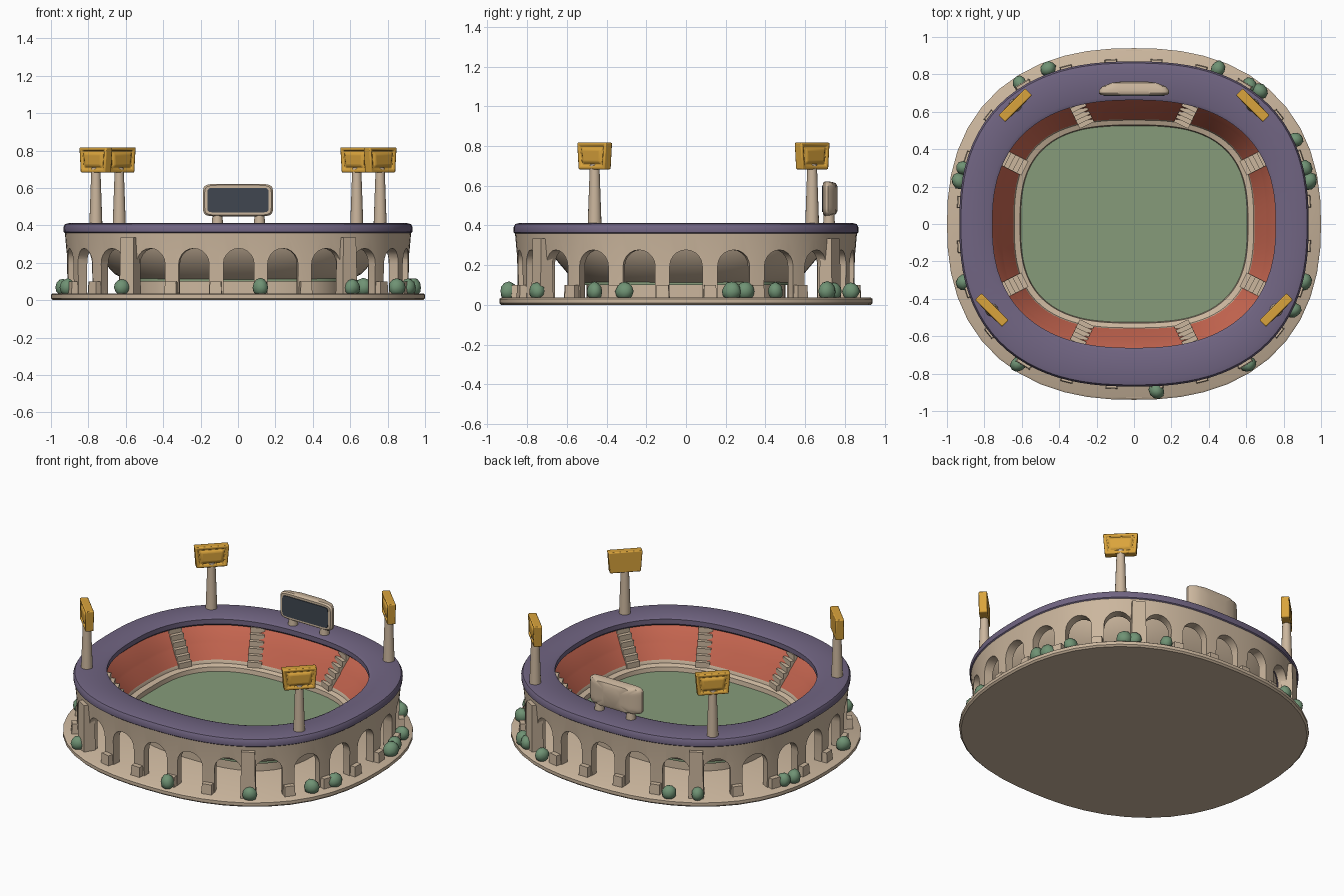
import bpy, bmesh, math, random
from mathutils import Matrix, Vector

if "Cube" in bpy.data.objects:
    bpy.data.objects.remove(bpy.data.objects["Cube"])
random.seed(4)


def material(name, r, g, b):
    m = bpy.data.materials.new(name)
    m.use_nodes = True
    m.diffuse_color = (r, g, b, 1)
    node = m.node_tree.nodes["Principled BSDF"]
    node.inputs["Base Color"].default_value = (r, g, b, 1)
    node.inputs["Roughness"].default_value = 0.8
    return m


STONE = material("sandy stone", 0.60, 0.47, 0.34)
ROOF = material("muted purple", 0.165, 0.13, 0.225)
SEATS = material("terracotta seats", 0.60, 0.14, 0.085)
GRASS = material("field green", 0.24, 0.33, 0.195)
LEAF = material("bush green", 0.16, 0.29, 0.175)
GOLD = material("lamp gold", 0.70, 0.37, 0.045)
SCREEN = material("screen slate", 0.05, 0.062, 0.08)


def finish(name, bm, mats, angle=35):
    bmesh.ops.recalc_face_normals(bm, faces=bm.faces)
    mesh = bpy.data.meshes.new(name)
    bm.to_mesh(mesh)
    bm.free()
    for m in mats:
        mesh.materials.append(m)
    mesh.shade_smooth()
    mesh.set_sharp_from_angle(angle=math.radians(angle))
    obj = bpy.data.objects.new(name, mesh)
    bpy.context.collection.objects.link(obj)
    return obj


def oval(a, b, n, t):
    """Point of a squared-off oval in the direction t."""
    c, s = math.cos(t), math.sin(t)
    r = (abs(c / a) ** n + abs(s / b) ** n) ** (-1 / n)
    return Vector((r * c, r * s, 0))


def loft(name, rows, n, mats, bands=(), ring=False, segs=96, turn=None):
    """Skin ovals (half width, half depth, height); ring joins last to first."""
    bm = bmesh.new()
    loops = [[bm.verts.new(oval(a, b, n, 2 * math.pi * i / segs) + Vector((0, 0, z)))
              for i in range(segs)] for a, b, z in rows]
    pairs = list(zip(loops, loops[1:]))
    if ring:
        pairs.append((loops[-1], loops[0]))
    else:
        bm.faces.new(loops[0])
        bm.faces.new(loops[-1])
    for k, (lo, hi) in enumerate(pairs):
        for i in range(segs):
            j = (i + 1) % segs
            f = bm.faces.new((lo[i], lo[j], hi[j], hi[i]))
            f.material_index = 1 if k in bands else 0
    if turn:
        bm.transform(turn)
    return finish(name, bm, mats)


def add_box(bm, place, size, top=1.0):
    """Box standing on its local origin, tapered towards the top."""
    for v in bmesh.ops.create_cube(bm, size=1)["verts"]:
        k = top if v.co.z > 0 else 1
        v.co = place @ Vector((v.co.x * size[0] * k, v.co.y * size[1] * k, (v.co.z + 0.5) * size[2]))


# Ground slab, podium with the bowl of seats, and the pitch
loft("ground_slab", [(0.99, 0.93, 0), (1, 0.94, 0.01), (1, 0.94, 0.03), (0.99, 0.93, 0.037)],
     2.35, [STONE], segs=48)
loft("seating_bowl",
     [(0.575, 0.5, 0.03), (0.575, 0.5, 0.1), (0.66, 0.58, 0.14), (0.78, 0.69, 0.27),
      (0.80, 0.71, 0.37), (0.77, 0.675, 0.365), (0.71, 0.615, 0.275), (0.705, 0.61, 0.26),
      (0.645, 0.56, 0.185), (0.64, 0.555, 0.165), (0.61, 0.53, 0.155), (0.605, 0.525, 0.12)],
     2.8, [STONE, SEATS], bands=(5, 6, 7))
loft("field", [(0.604, 0.524, 0.1), (0.604, 0.524, 0.128)], 2.9, [GRASS])

# Roof ring with a rolled outer edge
loft("roof_ring",
     [(0.77, 0.675, 0.362), (0.92, 0.855, 0.355), (0.932, 0.867, 0.365), (0.934, 0.869, 0.39),
      (0.925, 0.86, 0.407), (0.90, 0.835, 0.413), (0.775, 0.68, 0.413), (0.757, 0.662, 0.405),
      (0.757, 0.662, 0.375)], 2.45, [ROOF], ring=True)

# Evenly spaced frames along the outer wall, starting at the front
WALL = (0.915, 0.85, 2.45)
BAYS = 24
path = [oval(*WALL, -math.pi / 2 + 2 * math.pi * i / 1440) for i in range(1441)]
dist = [0]
for p, q in zip(path, path[1:]):
    dist.append(dist[-1] + (q - p).length)


def wall_frame(bay, z=0.0):
    """Local x runs along the wall, local -y points outwards."""
    want = (bay % BAYS) / BAYS * dist[-1]
    i = min(max(next(k for k, d in enumerate(dist) if d >= want), 1), 1439)
    along = path[i + 1] - path[i - 1]
    return Matrix.Translation(path[i] + Vector((0, 0, z))) @ Matrix.Rotation(
        math.atan2(along.y, along.x), 4, "Z")


# Arcade wall: solid ring cut by round-headed arches
wall = loft("arcade_wall", [(0.862, 0.797, 0.03), (0.912, 0.847, 0.03), (0.916, 0.851, 0.25),
                            (0.926, 0.861, 0.365), (0.862, 0.797, 0.365)],
            2.45, [STONE], ring=True, segs=144)
bm = bmesh.new()
half, spring = 0.082, 0.195
outline = [(half, -0.02)] + [(half * math.cos(a), spring + half * math.sin(a))
                             for a in (math.pi * k / 10 for k in range(11))] + [(-half, -0.02)]
for bay in range(BAYS):
    m = wall_frame(bay)
    near, far = ([bm.verts.new(m @ Vector((x, y, z))) for x, z in outline] for y in (-0.06, 0.11))
    bm.faces.new(near)
    bm.faces.new(far)
    for i in range(len(near)):
        j = (i + 1) % len(near)
        bm.faces.new((near[i], near[j], far[j], far[i]))
cutter = finish("arch_cutter", bm, [STONE])
cutter.hide_render = True
cut = wall.modifiers.new("arches", "BOOLEAN")
cut.operation, cut.solver, cut.object = "DIFFERENCE", "EXACT", cutter
bpy.context.view_layer.update()
carved = bpy.data.meshes.new_from_object(wall.evaluated_get(bpy.context.evaluated_depsgraph_get()))
wall.modifiers.clear()
wall.data = carved
carved.set_sharp_from_angle(angle=math.radians(30))
bpy.data.objects.remove(cutter)

# Pier feet between arches, tall pilasters at the corners
feet, pilasters = bmesh.new(), bmesh.new()
for bay in range(BAYS):
    m = wall_frame(bay + 0.5, 0.03)
    if bay in (2, 9, 14, 21):
        add_box(pilasters, m, (0.09, 0.075, 0.305), 0.88)
    else:
        add_box(feet, m, (0.066, 0.065, 0.07), 0.9)
finish("pier_feet", feet, [STONE])
finish("corner_pilasters", pilasters, [STONE])

# Stepped aisles through the seats
bm = bmesh.new()
for base in (27, 64.5):
    for deg in (base, 180 - base, 180 + base, -base):
        t = math.radians(deg)
        low, high = oval(0.645, 0.56, 2.8, t), oval(0.765, 0.67, 2.8, t)
        for k in range(6):
            p = low.lerp(high, k / 5) + Vector((0, 0, 0.165 + 0.17 * k / 5))
            add_box(bm, Matrix.Translation(p) @ Matrix.Rotation(t, 4, "Z"), (0.036, 0.085, 0.035))
finish("aisle_steps", bm, [STONE])

# Floodlights: tapered post and a framed lamp with a raised centre
for side, sx in (("left", 1), ("right", -1)):
    for end, x, y in (("front", 0.76, -0.46), ("back", 0.635, 0.635)):
        x *= sx
        bm = bmesh.new()
        bmesh.ops.create_cone(bm, cap_ends=True, segments=16, radius1=0.035, radius2=0.024, depth=0.31,
                              matrix=Matrix.Translation((x, y, 0.555)))
        finish(f"{end}_{side}_light_post", bm, [STONE])
        bm = bmesh.new()
        bmesh.ops.create_cube(bm, size=1)
        for v in bm.verts:
            k = 1 if v.co.z > 0 else 0.9
            v.co = Vector((v.co.x * 0.205 * k, v.co.y * 0.05, v.co.z * 0.135))
        bm.normal_update()
        shown = [f for f in bm.faces if f.normal.y < -0.5 or (end == "back" and f.normal.y > 0.5)]
        for f in shown:
            out = f.normal.copy()
            for width, push in ((0.024, 0), (0.006, -0.012), (0.024, 0.014)):
                bmesh.ops.inset_region(bm, faces=[f], thickness=width)
                bmesh.ops.translate(bm, verts=f.verts, vec=out * push)
        turn = Matrix.Rotation(math.atan2(sx, 1 if end == "front" else -1), 4, "Z")
        bm.transform(Matrix.Translation((x, y, 0.75)) @ turn)
        lamp = finish(f"{end}_{side}_lamp", bm, [GOLD])
        bev = lamp.modifiers.new("soft edges", "BEVEL")
        bev.width, bev.segments = 0.006, 2

# Scoreboard with a bowed back, a flat screen and two feet
upright = Matrix.Translation((0, 0, 0.535)) @ Matrix.Rotation(math.pi / 2, 4, "X")
loft("scoreboard", [(0.178, 0.08, -0.69), (0.187, 0.087, -0.7), (0.187, 0.087, -0.715),
                    (0.17, 0.084, -0.735), (0.12, 0.078, -0.755), (0.06, 0.06, -0.763)],
     8, [STONE], turn=upright)
loft("scoreboard_screen", [(0.163, 0.066, -0.685), (0.163, 0.066, -0.692)], 14, [SCREEN], turn=upright)
bm = bmesh.new()
for x in (-0.11, 0.115):
    bmesh.ops.create_cone(bm, cap_ends=True, segments=16, radius1=0.03, radius2=0.026, depth=0.06,
                          matrix=Matrix.Translation((x, 0.72, 0.435)))
finish("scoreboard_feet", bm, [STONE])

# Bushes around the arcade
bm = bmesh.new()
spots = [(-0.46, 0.83), (-0.61, 0.75), (0.45, 0.83), (0.62, 0.74), (-0.91, 0.3), (-0.935, 0.23),
         (0.91, 0.3), (0.935, 0.23), (-0.91, -0.31), (0.91, -0.31), (-0.62, -0.75), (0.61, -0.75),
         (0.12, -0.89), (0.85, -0.46), (0.86, 0.45), (0.67, 0.71)]
for x, y in spots:
    r = random.uniform(0.04, 0.048)
    m = Matrix.Translation((x, y, 0.068)) @ Matrix.Rotation(random.uniform(0, 6), 4, "Z")
    m = m @ Matrix.Diagonal((r * 1.05, r * 0.9, r * 1.1, 1))
    for v in bmesh.ops.create_icosphere(bm, subdivisions=2, radius=1)["verts"]:
        v.co = m @ (v.co * random.uniform(0.95, 1.05))
        v.co.z = max(v.co.z, 0.03)
finish("bushes", bm, [LEAF], 60)
